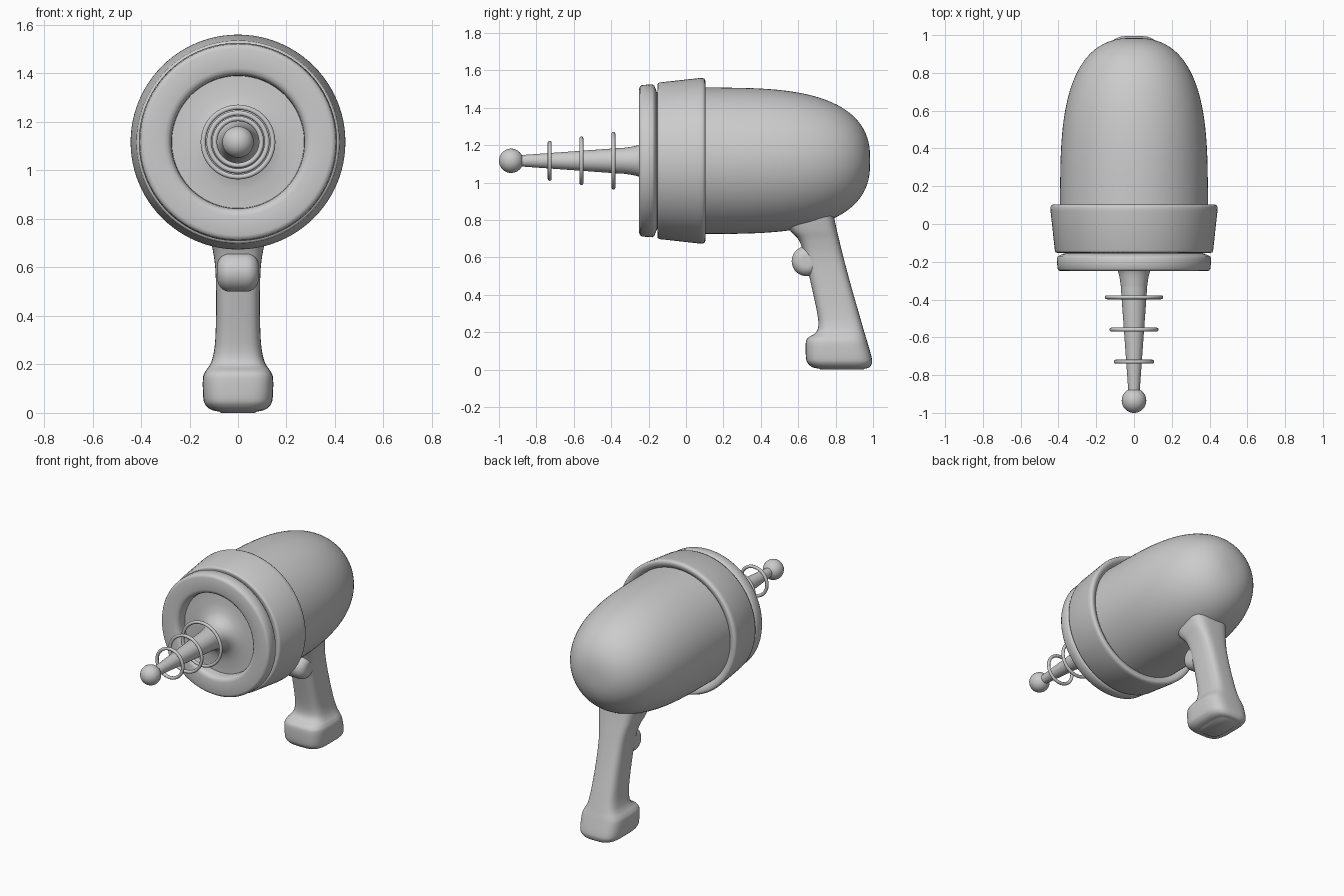
import bpy, bmesh, math
from mathutils import Vector

if "Cube" in bpy.data.objects:
    bpy.data.objects.remove(bpy.data.objects["Cube"])

AXIS = 1.117  # height of the barrel axis


def finish(name, bm, angle=35):
    bmesh.ops.remove_doubles(bm, verts=bm.verts, dist=1e-5)
    bmesh.ops.recalc_face_normals(bm, faces=bm.faces)
    me = bpy.data.meshes.new(name)
    bm.to_mesh(me)
    bm.free()
    ob = bpy.data.objects.new(name, me)
    bpy.context.collection.objects.link(ob)
    bpy.ops.object.select_all(action='DESELECT')
    ob.select_set(True)
    bpy.context.view_layer.objects.active = ob
    bpy.ops.object.shade_smooth_by_angle(angle=math.radians(angle))
    return ob


def skin(name, rings, caps=False, angle=35):
    """Bridge a list of equal-length closed rings."""
    bm = bmesh.new()
    rows = [[bm.verts.new(p) for p in r] for r in rings]
    n = len(rows[0])
    for a, b in zip(rows, rows[1:]):
        for i in range(n):
            j = (i + 1) % n
            bm.faces.new((a[i], a[j], b[j], b[i]))
    if caps:
        bm.faces.new(rows[0])
        bm.faces.new(rows[-1])
    return finish(name, bm, angle)


def lathe(name, profile, steps=96, angle=35):
    """Revolve (y, radius) points about the barrel axis."""
    circ = [2 * math.pi * i / steps for i in range(steps)]
    return skin(name, [[(r * math.cos(a), y, AXIS + r * math.sin(a)) for a in circ]
                       for y, r in profile], angle=angle)


def smooth(pts, n=5):
    """Catmull-Rom curve through the points."""
    p = [Vector(q) for q in pts]
    p = [p[0]] + p + [p[-1]]
    out = []
    for i in range(1, len(p) - 2):
        a, b, c, d = p[i - 1:i + 3]
        for k in range(n):
            t = k / n
            out.append(0.5 * (2 * b + (c - a) * t + (2 * a - 5 * b + 4 * c - d) * t * t
                              + (3 * b - a - 3 * c + d) * t ** 3))
    return out + [p[-1]]


# Bullet-shaped body
body = [(-0.12, 0), (-0.12, 0.39)]
for i in range(33):
    t = math.sin(math.pi / 2 * i / 32)
    body.append((0.1 + 0.885 * t, 0.391 * max(0, 1 - t ** 3.2) ** 0.4))
lathe("body", body)

# Flared collar with rounded edges
lathe("collar", [(-0.13, 0.36), (-0.145, 0.385), (-0.153, 0.405), (-0.15, 0.415),
                 (-0.14, 0.419), (0.07, 0.442), (0.088, 0.443), (0.099, 0.438),
                 (0.103, 0.428), (0.1, 0.412), (0.092, 0.4), (0.08, 0.385)], angle=60)

# Front disc: neck, rim, recessed dish
lathe("front_disc", [(-0.12, 0.365), (-0.155, 0.365), (-0.162, 0.385), (-0.17, 0.402),
                     (-0.18, 0.409), (-0.235, 0.405), (-0.246, 0.398), (-0.25, 0.385),
                     (-0.25, 0.305), (-0.246, 0.29), (-0.236, 0.28), (-0.22, 0.275),
                     (-0.18, 0.273)], angle=60)

# Spike flaring out of the dish
lathe("spike", smooth([(-0.18, 0.276, 0), (-0.182, 0.23, 0), (-0.19, 0.17, 0),
                       (-0.21, 0.12, 0), (-0.25, 0.086, 0), (-0.32, 0.071, 0),
                       (-0.4, 0.065, 0), (-0.9, 0.029, 0)]) and
      [(v.x, v.y) for v in smooth([(-0.18, 0.276, 0), (-0.182, 0.23, 0), (-0.19, 0.17, 0),
                                   (-0.21, 0.12, 0), (-0.25, 0.086, 0), (-0.32, 0.071, 0),
                                   (-0.4, 0.065, 0), (-0.9, 0.029, 0)])], 48)

# Ball at the tip
lathe("tip_ball", [(-0.935 - 0.065 * math.cos(math.pi * i / 24),
                    0.065 * math.sin(math.pi * i / 24)) for i in range(25)], 48)

# Three hoops round the spike
for k, (y, r) in enumerate([(-0.388, 0.154), (-0.559, 0.13), (-0.729, 0.107)]):
    lathe(f"hoop_{k + 1}", [(y + 0.0105 * math.cos(math.pi * i / 6),
                             r - 0.0105 + 0.0105 * math.sin(math.pi * i / 6))
                            for i in range(13)], 64)

# Grip: rounded sections as (z, front y, back y, half width)
sections = smooth([Vector(s) for s in [
    (0.88, 0.5, 0.78, 0.15), (0.8, 0.525, 0.795, 0.135), (0.74, 0.56, 0.808, 0.122),
    (0.69, 0.605, 0.82, 0.108), (0.6, 0.635, 0.842, 0.094), (0.45, 0.67, 0.882, 0.09),
    (0.3, 0.702, 0.925, 0.094), (0.23, 0.707, 0.945, 0.104), (0.195, 0.69, 0.955, 0.118),
    (0.17, 0.652, 0.963, 0.135), (0.14, 0.64, 0.972, 0.145), (0.06, 0.642, 0.994, 0.143),
    (0.03, 0.655, 0.992, 0.132), (0.012, 0.68, 0.98, 0.108), (0.004, 0.72, 0.95, 0.07)]], 4)


def power(v, e):
    return math.copysign(abs(v) ** e, v)


rings = []
for z, f, b, w in sections:
    rings.append([(w * power(math.cos(a), 0.55), (f + b) / 2 + (b - f) / 2 * power(math.sin(a), 0.55), z)
                  for a in (2 * math.pi * i / 48 for i in range(48))])
rings[-1] = [(x, y, 0.0) for x, y, z in rings[-1]]
skin("grip", rings, caps=True, angle=60)

# Trigger: rounded roller lying across the grip
roller = []
for side in (-1, 1):
    for i in range(9):
        a = math.pi / 2 * (i if side < 0 else 8 - i) / 8
        roller.append((side * (0.033 + 0.052 * math.cos(a)), 0.028 + 0.052 * math.sin(a)))
skin("trigger", [[(x, 0.645 + r * math.cos(t), 0.58 + r * math.sin(t))
                  for t in (2 * math.pi * i / 40 for i in range(40))]
                 for x, r in roller], caps=True)
